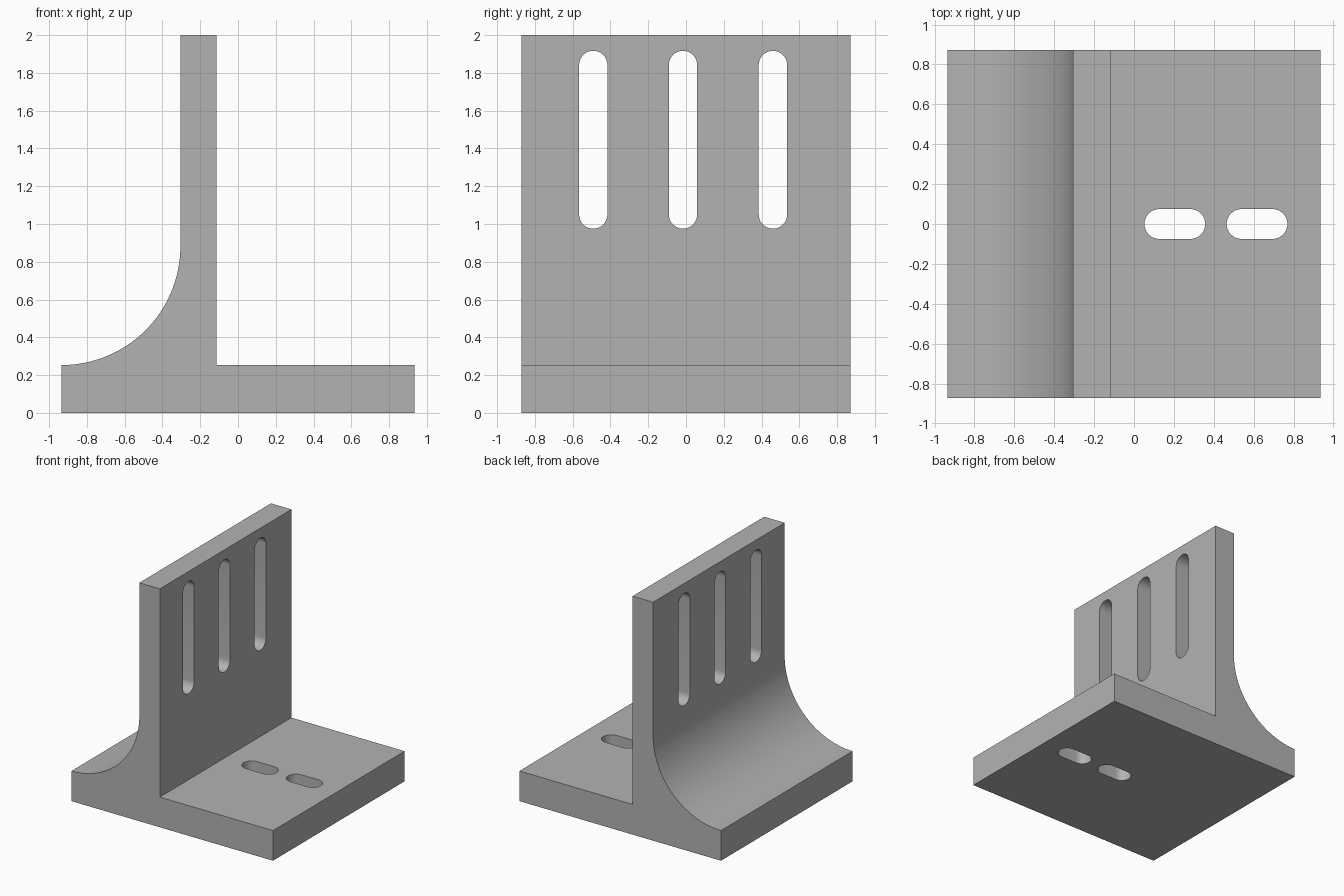
import bpy, bmesh, math
from mathutils import Matrix

cube = bpy.data.objects.get("Cube")
if cube:
    bpy.data.objects.remove(cube, do_unlink=True)

HALF_X, HALF_Y, HEIGHT = 0.935, 0.872, 2.0
BASE_TOP, WALL_BACK, WALL_FRONT = 0.253, -0.305, -0.115

grey = bpy.data.materials.new("plain grey")
colour = (0.45, 0.45, 0.45, 1)
grey.diffuse_color = colour
grey.use_nodes = True
grey.node_tree.nodes["Principled BSDF"].inputs["Base Color"].default_value = colour


def prism(name, outline, depth, matrix):
    """Extrude an xy outline by +-depth along z, then place it."""
    bm = bmesh.new()
    face = bm.faces.new([bm.verts.new((x, y, -depth)) for x, y in outline])
    top = bmesh.ops.extrude_face_region(bm, geom=[face])
    verts = [g for g in top["geom"] if isinstance(g, bmesh.types.BMVert)]
    bmesh.ops.translate(bm, verts=verts, vec=(0, 0, 2 * depth))
    bm.transform(matrix)
    bmesh.ops.recalc_face_normals(bm, faces=bm.faces)
    mesh = bpy.data.meshes.new(name)
    bm.to_mesh(mesh)
    bm.free()
    mesh.materials.append(grey)
    obj = bpy.data.objects.new(name, mesh)
    bpy.context.collection.objects.link(obj)
    return obj


def slot(length, radius, steps=16):
    """Rounded slot outline, long along x."""
    reach = length / 2 - radius
    points = []
    for side, start in ((1, -math.pi / 2), (-1, math.pi / 2)):
        for i in range(steps + 1):
            a = start + math.pi * i / steps
            points.append((side * reach + radius * math.cos(a), radius * math.sin(a)))
    return points


# Bracket body: base, upright and concave fillet in one profile
radius = WALL_BACK + HALF_X
steps = 32
profile = [(-HALF_X, 0), (HALF_X, 0), (HALF_X, BASE_TOP), (WALL_FRONT, BASE_TOP),
           (WALL_FRONT, HEIGHT), (WALL_BACK, HEIGHT)]
for i in range(steps + 1):
    a = math.pi / 2 * i / steps
    profile.append((-HALF_X + radius * math.cos(a),
                    BASE_TOP + radius * (1 - math.sin(a))))
body = prism("angle_bracket", profile, HALF_Y, Matrix.Rotation(math.pi / 2, 4, "X"))

# Slot cutters: three tall ones in the upright, two in the base
cutters = []
wall_mid = (WALL_FRONT + WALL_BACK) / 2
for y in (-0.491, -0.016, 0.46):
    place = Matrix.Translation((wall_mid, y, 1.446)) @ Matrix.Rotation(math.pi / 2, 4, "Y")
    cutters.append(prism("upright_slot_cutter", slot(0.942, 0.075), 0.3, place))
for x in (0.205, 0.617):
    place = Matrix.Translation((x, 0, BASE_TOP / 2))
    cutters.append(prism("base_slot_cutter", slot(0.305, 0.075), 0.3, place))

for cutter in cutters:
    cutter.hide_render = True
    cutter.hide_set(True)
    cutter.display_type = "WIRE"
    cut = body.modifiers.new("slot", "BOOLEAN")
    cut.operation = "DIFFERENCE"
    cut.solver = "EXACT"
    cut.object = cutter

# Apply the cuts, then smooth the curved surfaces
bpy.ops.object.select_all(action="DESELECT")
body.select_set(True)
bpy.context.view_layer.objects.active = body
for name in [m.name for m in body.modifiers]:
    bpy.ops.object.modifier_apply(modifier=name)
for cutter in cutters:
    bpy.data.objects.remove(cutter, do_unlink=True)
bpy.ops.object.shade_smooth_by_angle(angle=math.radians(30))
